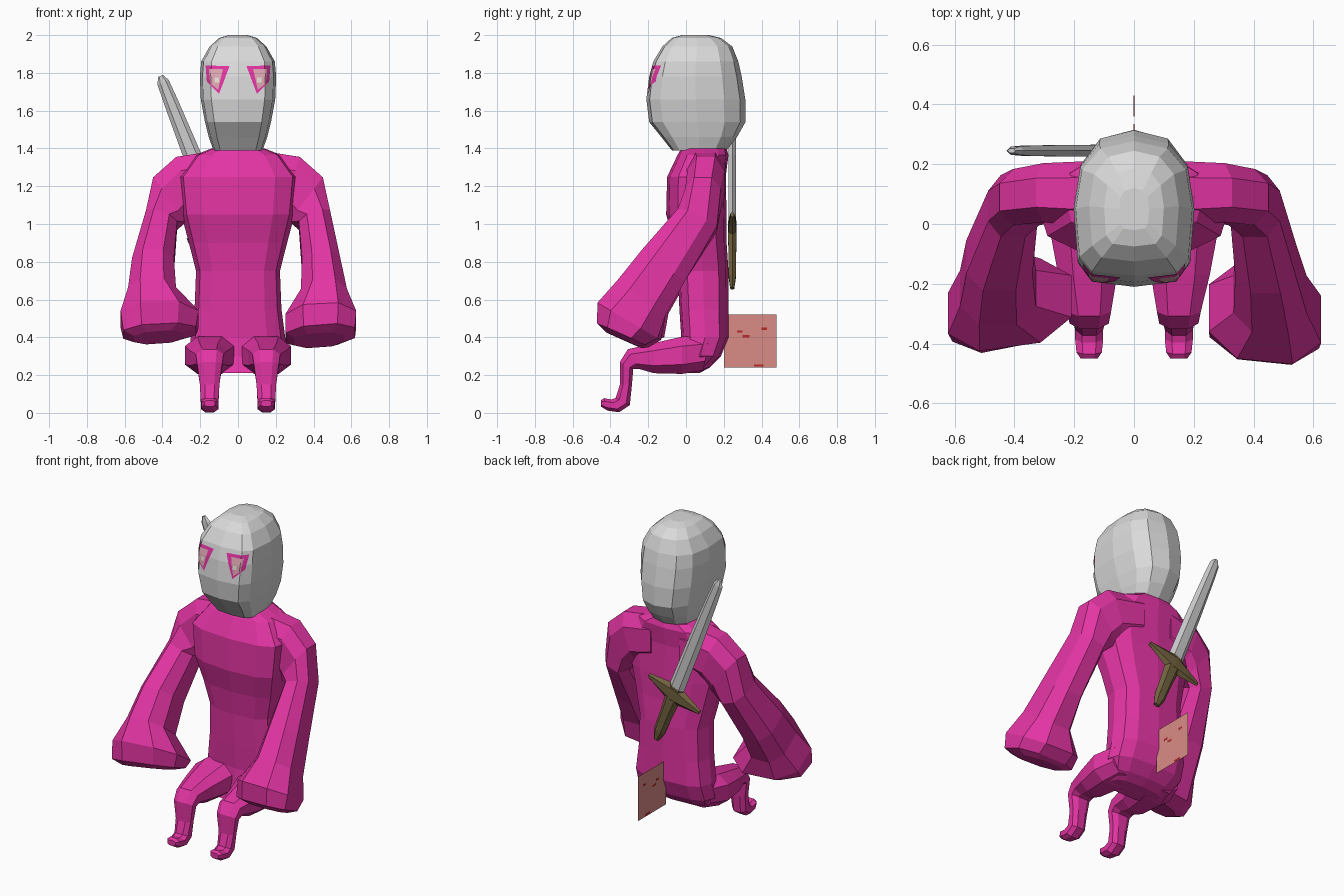
import bpy, bmesh, math
from mathutils import Vector
from mathutils.bvhtree import BVHTree

if "Cube" in bpy.data.objects:
    bpy.data.objects.remove(bpy.data.objects["Cube"])


def mat(name, rgb):
    m = bpy.data.materials.new(name)
    m.diffuse_color = (*rgb, 1)
    m.use_nodes = True
    m.node_tree.nodes["Principled BSDF"].inputs["Base Color"].default_value = m.diffuse_color
    return m


PINK = mat("hot_pink", (0.77, 0.035, 0.37))
GREY = mat("mask_grey", (0.70, 0.70, 0.70))
STEEL = mat("blade_steel", (0.62, 0.62, 0.63))
BROWN = mat("hilt_brown", (0.17, 0.125, 0.05))
SALMON = mat("flap_salmon", (0.70, 0.26, 0.24))
PALE = mat("eye_pale_pink", (0.72, 0.38, 0.44))
WHITE = mat("eye_white", (0.85, 0.82, 0.7))
RED = mat("spot_red", (0.5, 0.02, 0.02))


def finish(bm, name, m, closed=True):
    if closed:
        bmesh.ops.recalc_face_normals(bm, faces=bm.faces)
    me = bpy.data.meshes.new(name)
    bm.to_mesh(me)
    bm.free()
    me.materials.append(m)
    ob = bpy.data.objects.new(name, me)
    bpy.context.collection.objects.link(ob)
    return ob


def loft(name, rings, m, n=8, power=0.8, turn=0.5, front=None):
    """Skin rings of (centre, axis u, axis v) into a capped tube."""
    bm = bmesh.new()
    loops = []
    for c, u, v in rings:
        loop = []
        for i in range(n):
            a = 2 * math.pi * (i + turn) / n
            p = front if front and math.sin(a) < -1e-4 else power
            se = lambda t: math.copysign(abs(t) ** p, t) if abs(t) > 1e-6 else 0
            loop.append(bm.verts.new(Vector(c) + Vector(u) * se(math.cos(a)) + Vector(v) * se(math.sin(a))))
        loops.append(loop)
    for a, b in zip(loops, loops[1:]):
        for i in range(n):
            j = (i + 1) % n
            bm.faces.new((a[i], a[j], b[j], b[i]))
    bm.faces.new(loops[0])
    bm.faces.new(loops[-1])
    return finish(bm, name, m)


def level(rows):
    """Rings from rows of z, centre y, half width, half depth."""
    return [((0, y, z), (hx, 0, 0), (0, hy, 0)) for z, y, hx, hy in rows]


def flip(rings, s):
    return [tuple(Vector((s * p[0], p[1], p[2])) for p in r) for r in rings]


# Torso and hips
loft("torso", level([
    (1.40, .095, .14, .12), (1.365, .09, .23, .135), (1.25, .055, .32, .155),
    (1.05, .055, .30, .16), (.9, .075, .26, .14), (.75, .09, .222, .135),
    (.55, .095, .23, .13), (.40, .10, .25, .125), (.30, .075, .255, .11),
    (.24, .035, .22, .09), (.21, .0, .18, .07)]), PINK, 12, .7, 0)

# Arms: hanging forward, ending in heavy fists
shoulder = [
    ((.10, .10, 1.25), (0, .12, 0), (0, 0, .15)),
    ((.28, .105, 1.21), (0, .105, 0), (.05, 0, .155)),
    ((.36, .09, 1.13), (0, .10, 0), (.095, 0, .125)),
    ((.405, .06, 1.02), (0, .11, -.05), (.088, 0, .03))]
right_arm = shoulder + [
    ((.44, -.12, .78), (0, .12, -.09), (.108, 0, 0)),
    ((.455, -.235, .61), (0, .135, -.10), (.13, 0, 0)),
    ((.438, -.30, .485), (0, .17, -.10), (.20, -.02, .01)),
    ((.436, -.335, .41), (0, .135, -.06), (.195, -.02, .015)),
    ((.43, -.33, .385), (0, .09, -.04), (.14, -.02, .01))]
left_arm = shoulder + [
    ((.45, -.11, .78), (0, .12, -.09), (.118, 0, 0)),
    ((.455, -.215, .62), (0, .13, -.10), (.135, 0, 0)),
    ((.415, -.27, .495), (0, .15, -.10), (.22, -.03, 0)),
    ((.415, -.30, .425), (0, .12, -.05), (.205, -.04, -.01)),
    ((.42, -.30, .40), (0, .09, -.035), (.14, -.03, -.01))]
loft("arm_a", right_arm, PINK)
loft("arm_b", flip(left_arm, -1), PINK)

# Legs: seated thighs, thin shins, small feet
leg = [
    ((.13, .11, .32), (.12, 0, 0), (0, .02, .10)),
    ((.15, -.02, .305), (.14, 0, 0), (0, 0, .105)),
    ((.155, -.17, .29), (.105, 0, 0), (0, 0, .085)),
    ((.15, -.28, .285), (.078, 0, 0), (0, -.03, .055)),
    ((.15, -.315, .25), (.07, 0, 0), (0, -.038, .02)),
    ((.15, -.318, .15), (.055, 0, 0), (0, -.034, 0)),
    ((.15, -.335, .06), (.05, 0, 0), (0, -.04, .02)),
    ((.15, -.375, .037), (.05, 0, 0), (0, -.022, .036)),
    ((.15, -.425, .045), (.045, 0, 0), (0, -.01, .035)),
    ((.15, -.45, .05), (.03, 0, 0), (0, 0, .018))]
for s, side in ((1, "a"), (-1, "b")):
    loft("leg_" + side, flip(leg, s), PINK)

# Masked head, squarer at the face than at the back
head = loft("masked_head", level([
    (1.39, .07, .13, .145), (1.46, .07, .155, .20), (1.54, .06, .175, .255),
    (1.66, .052, .197, .262), (1.78, .05, .202, .245), (1.86, .052, .195, .225),
    (1.94, .06, .15, .185), (1.985, .055, .10, .13), (2.0, .05, .05, .07)]),
    GREY, 12, .8, 0, front=.48)

# Eyes: thin patches laid on the mask front
hb = bmesh.new()
hb.from_mesh(head.data)
tree = BVHTree.FromBMesh(hb)
hb.free()


def patch(name, corners, lift, m, n=8):
    a, b, c, d = (Vector(p) for p in corners)
    bm = bmesh.new()
    grid = []
    for i in range(n + 1):
        row = []
        for j in range(n + 1):
            p = a.lerp(b, j / n).lerp(d.lerp(c, j / n), i / n)
            hit = tree.ray_cast(Vector((p.x, -1, p.y)), Vector((0, 1, 0)))[0]
            row.append(bm.verts.new((p.x, hit.y - lift, p.y)))
        grid.append(row)
    for i in range(n):
        for j in range(n):
            bm.faces.new((grid[i][j], grid[i + 1][j], grid[i + 1][j + 1], grid[i][j + 1]))
    bm.normal_update()
    if sum(f.normal.y for f in bm.faces) > 0:
        bmesh.ops.reverse_faces(bm, faces=bm.faces)
    return finish(bm, name, m, closed=False)


for s, side in ((1, "a"), (-1, "b")):
    fx = lambda pts: [(s * x, z) for x, z in pts]
    patch("eye_opening_" + side, fx([(.045, 1.835), (.172, 1.84), (.165, 1.755), (.10, 1.69)]), .004, PINK)
    patch("eye_plate_" + side, fx([(.08, 1.82), (.155, 1.82), (.148, 1.745), (.105, 1.71)]), .007, PALE)
    patch("eye_glint_" + side, fx([(.10, 1.775), (.125, 1.775), (.125, 1.75), (.10, 1.75)]), .009, WHITE, 2)

# Sword slung on the back
axis = Vector((-.37, 0, .93)).normalized()
cross = Vector((.93, 0, .37)).normalized()
hub = Vector((-.09, .245, .98))


def along(rows, d, w):
    return [(hub + d * t, w * hw, (0, th, 0)) for t, hw, th in rows]


loft("sword_blade", along([(0, .052, .022), (.40, .048, .022), (.72, .038, .02),
                           (.83, .032, .016), (.865, .014, .008)], axis, cross), STEEL, 6, 1, 0)
loft("sword_grip", along([(.05, .055, .022), (-.05, .05, .025), (-.16, .042, .024),
                          (-.28, .038, .022), (-.345, .018, .012)], axis, cross), BROWN, 6, 1, 0)
loft("sword_guard", along([(-.19, .015, .01), (-.10, .04, .02), (0, .07, .026),
                           (.10, .04, .02), (.19, .015, .01)], cross, axis), BROWN, 6, 1, 0)


# Thin square flap behind the hips, with a few red flecks
def plate(name, y0, y1, z0, z1, half, m):
    bm = bmesh.new()
    bmesh.ops.create_cube(bm, size=1)
    for v in bm.verts:
        v.co = (math.copysign(half, v.co.x), y1 if v.co.y > 0 else y0, z1 if v.co.z > 0 else z0)
    return finish(bm, name, m)


plate("back_flap", .20, .48, .24, .52, .0003, SALMON)
for i, (y, z, w) in enumerate([(.27, .425, .03), (.30, .40, .035), (.40, .44, .03), (.36, .245, .05)]):
    plate(f"flap_fleck_{i}", y, y + w, z, z + .012, .001, RED)
